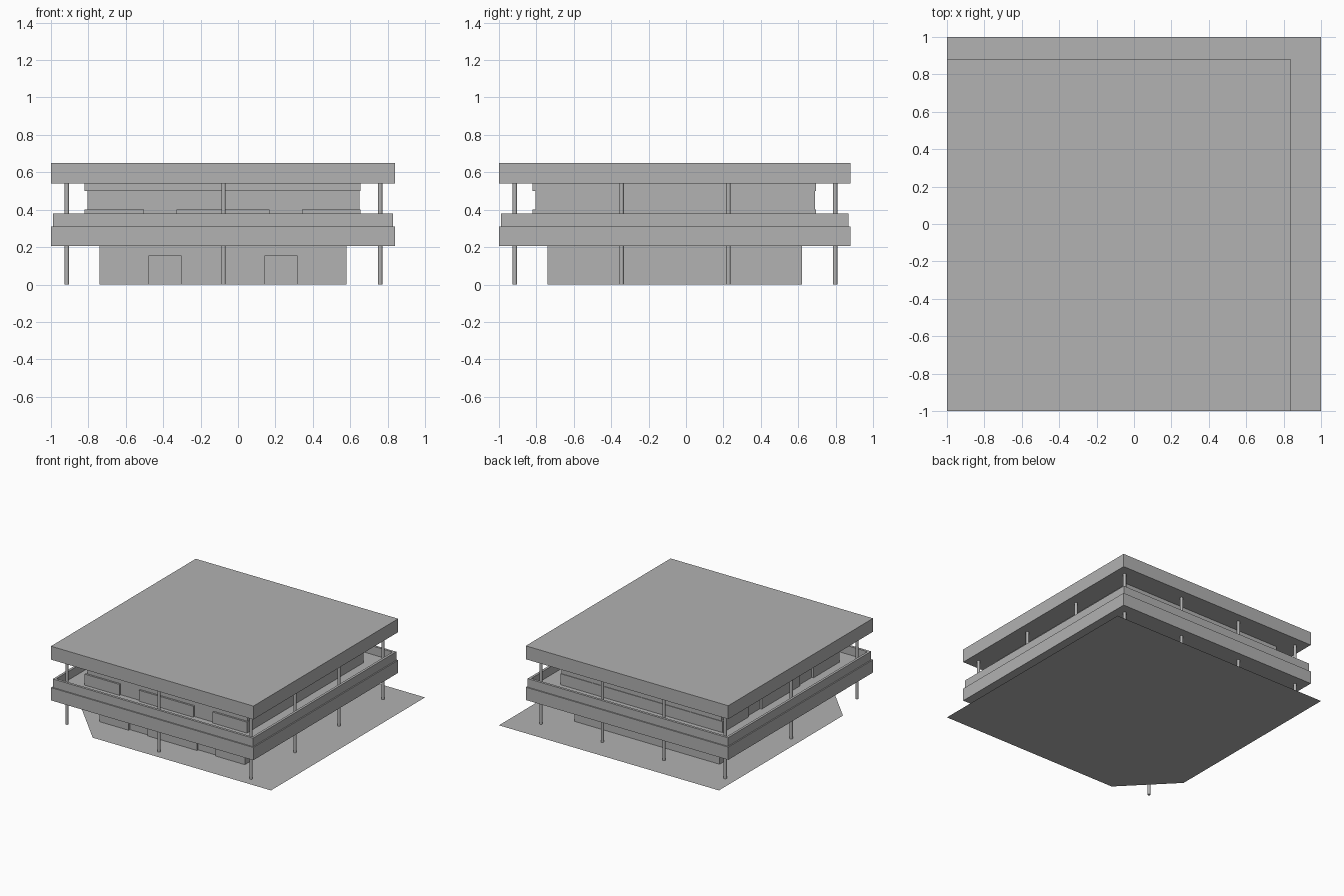
import bpy
import bmesh

old = bpy.data.objects.get("Cube")
if old:
    bpy.data.objects.remove(old)

# One plain grey for the whole model
GREY = (0.445, 0.445, 0.445, 1)
grey = bpy.data.materials.new("plain grey")
grey.use_nodes = True
grey.diffuse_color = GREY
grey.node_tree.nodes["Principled BSDF"].inputs["Base Color"].default_value = GREY


def add_object(name, bm):
    mesh = bpy.data.meshes.new(name)
    bmesh.ops.recalc_face_normals(bm, faces=bm.faces)
    bm.to_mesh(mesh)
    bm.free()
    mesh.materials.append(grey)
    obj = bpy.data.objects.new(name, mesh)
    bpy.context.collection.objects.link(obj)
    return obj


def box(name, x0, x1, y0, y1, z0, z1):
    bm = bmesh.new()
    bmesh.ops.create_cube(bm, size=1)
    for v in bm.verts:
        v.co.x = x1 if v.co.x > 0 else x0
        v.co.y = y1 if v.co.y > 0 else y0
        v.co.z = z1 if v.co.z > 0 else z0
    return add_object(name, bm)


def spans(start, end, gaps):
    """Solid stretches left between the door gaps."""
    edges = [start] + [e for gap in gaps for e in gap] + [end]
    return list(zip(edges[::2], edges[1::2]))


MID_X, MID_Y = -0.08, -0.06


def storey(name, core, outer, z0, sill, head, z1, offset, width):
    """Recessed core, solid head band and base panels broken by two doors
    on the front and on the -x side."""
    cx0, cx1, cy0, cy1 = core
    x0, x1, y0, y1 = outer
    box(name + "_core", cx0, cx1, cy0, cy1, z0, z1)
    box(name + "_head_band", x0, x1, y0, y1, head, z1)
    box(name + "_base", cx0, x1, cy0, y1, z0, sill)
    gaps = lambda mid: [(mid + s * offset - width / 2, mid + s * offset + width / 2)
                        for s in (-1, 1)]
    for a, b in spans(x0, x1, gaps(MID_X)):
        box(name + "_front_panel", a, b, y0, cy0, z0, sill)
    for a, b in spans(y0, y1, gaps(MID_Y)):
        box(name + "_side_panel", x0, cx0, a, b, z0, sill)


# Ground sheet with one clipped corner
bm = bmesh.new()
outline = [(-0.62, -1), (1, -1), (1, 1), (-1, 1), (-1, -0.61)]
bm.faces.new([bm.verts.new((x, y, 0)) for x, y in outline])
add_object("ground_sheet", bm)

# Two storeys of walls
storey("lower_wall", (-0.725, 0.58, -0.725, 0.62), (-0.74, 0.58, -0.74, 0.62),
       0, 0.155, 0.155, 0.205, 0.31, 0.17)
storey("upper_wall", (-0.805, 0.65, -0.805, 0.69), (-0.82, 0.655, -0.82, 0.695),
       0.31, 0.4, 0.5, 0.54, 0.335, 0.175)

# Balcony floor and roof
box("balcony_slab", -1, 0.84, -1, 0.88, 0.205, 0.31)
box("roof_slab", -1, 0.84, -1, 0.88, 0.54, 0.65)

# Parapet around the balcony
X0, X1, Y0, Y1, T = -0.99, 0.83, -0.99, 0.87, 0.02
for name, x0, x1, y0, y1 in (
        ("parapet_front", X0, X1, Y0, Y0 + T),
        ("parapet_back", X0, X1, Y1 - T, Y1),
        ("parapet_minus_x", X0, X0 + T, Y0 + T, Y1 - T),
        ("parapet_plus_x", X1 - T, X1, Y0 + T, Y1 - T)):
    box(name, x0, x1, y0, y1, 0.31, 0.38)

# Round posts: three on the front and -x sides, four on the other two
PX0, PX1, PY0, PY1 = -0.915, 0.76, -0.915, 0.797


def steps(a, b, n):
    return [a + (b - a) * i / (n - 1) for i in range(n)]


points = [(x, PY0) for x in steps(PX0, PX1, 3)]
points += [(x, PY1) for x in steps(PX0, PX1, 4)]
points += [(PX0, y) for y in steps(PY0, PY1, 3)[1:-1]]
points += [(PX1, y) for y in steps(PY0, PY1, 4)[1:-1]]
for x, y in points:
    bm = bmesh.new()
    bmesh.ops.create_cone(bm, cap_ends=True, segments=16, radius1=0.012,
                          radius2=0.012, depth=0.54)
    bmesh.ops.translate(bm, verts=bm.verts, vec=(x, y, 0.27))
    for f in bm.faces:
        f.smooth = len(f.verts) == 4
    post = add_object("post", bm)
    for e in post.data.edges:
        ends = [post.data.vertices[i].co.z for i in e.vertices]
        e.use_edge_sharp = abs(ends[0] - ends[1]) < 0.01
